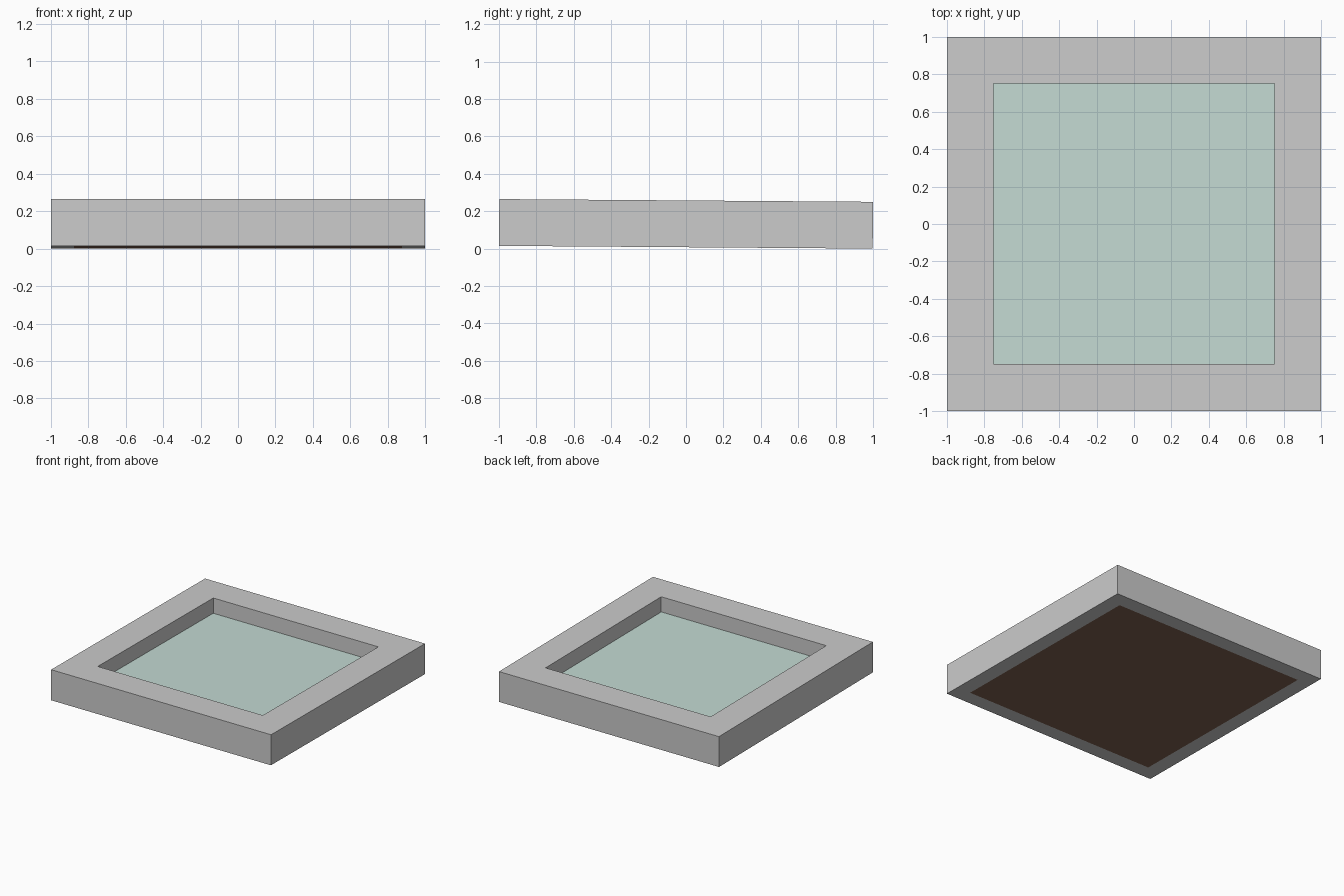
import bpy, bmesh, math
from mathutils import Matrix

if "Cube" in bpy.data.objects:
    bpy.data.objects.remove(bpy.data.objects["Cube"])

TILT = math.radians(-0.42)   # the frame leans very slightly up at the front
HALF, OPEN, REBATE = 0.999, 0.75, 0.875
DEPTH, LIP = 0.25, 0.125
PLACE = Matrix.Translation((0, -0.0009, HALF * math.sin(-TILT))) @ Matrix.Rotation(TILT, 4, 'X')


def finish(name, bm, matrix, color=None):
    bmesh.ops.recalc_face_normals(bm, faces=bm.faces)
    mesh = bpy.data.meshes.new(name)
    bm.to_mesh(mesh)
    bm.free()
    obj = bpy.data.objects.new(name, mesh)
    bpy.context.collection.objects.link(obj)
    obj.matrix_world = matrix
    if color:
        mat = bpy.data.materials.new(name + "_material")
        mat.diffuse_color = (*color, 1)
        mat.use_nodes = True
        mat.node_tree.nodes["Principled BSDF"].inputs["Base Color"].default_value = mat.diffuse_color
        mesh.materials.append(mat)
    return obj


def rail(name, turn):
    # L-shaped rebated moulding with both ends mitred at 45 degrees
    profile = [(HALF, 0), (HALF, DEPTH), (OPEN, DEPTH),
               (OPEN, LIP), (REBATE, LIP), (REBATE, 0)]
    bm = bmesh.new()
    ends = [[bm.verts.new((s * d, -d, z)) for d, z in profile] for s in (-1, 1)]
    n = len(profile)
    for i in range(n):
        j = (i + 1) % n
        bm.faces.new((ends[0][i], ends[0][j], ends[1][j], ends[1][i]))
    for end in ends:
        bm.faces.new(end)
    finish(name, bm, PLACE @ Matrix.Rotation(turn * math.pi / 2, 4, 'Z'))


def panel(name, z0, z1, color):
    bm = bmesh.new()
    bmesh.ops.create_cube(bm, size=1)
    bmesh.ops.scale(bm, vec=(2 * REBATE, 2 * REBATE, z1 - z0), verts=bm.verts)
    bmesh.ops.translate(bm, vec=(0, 0, (z0 + z1) / 2), verts=bm.verts)
    finish(name, bm, PLACE, color)


# Four mitred frame rails
for k, side in enumerate(("front", "right", "back", "left")):
    rail(side + "_rail", k)

# Pale pane under the lip, and brown backing board flush with the rear
panel("glass_pane", LIP - 0.03, LIP, (0.55, 0.70, 0.65))
panel("backing_board", 0.0, LIP - 0.03, (0.21, 0.12, 0.08))
